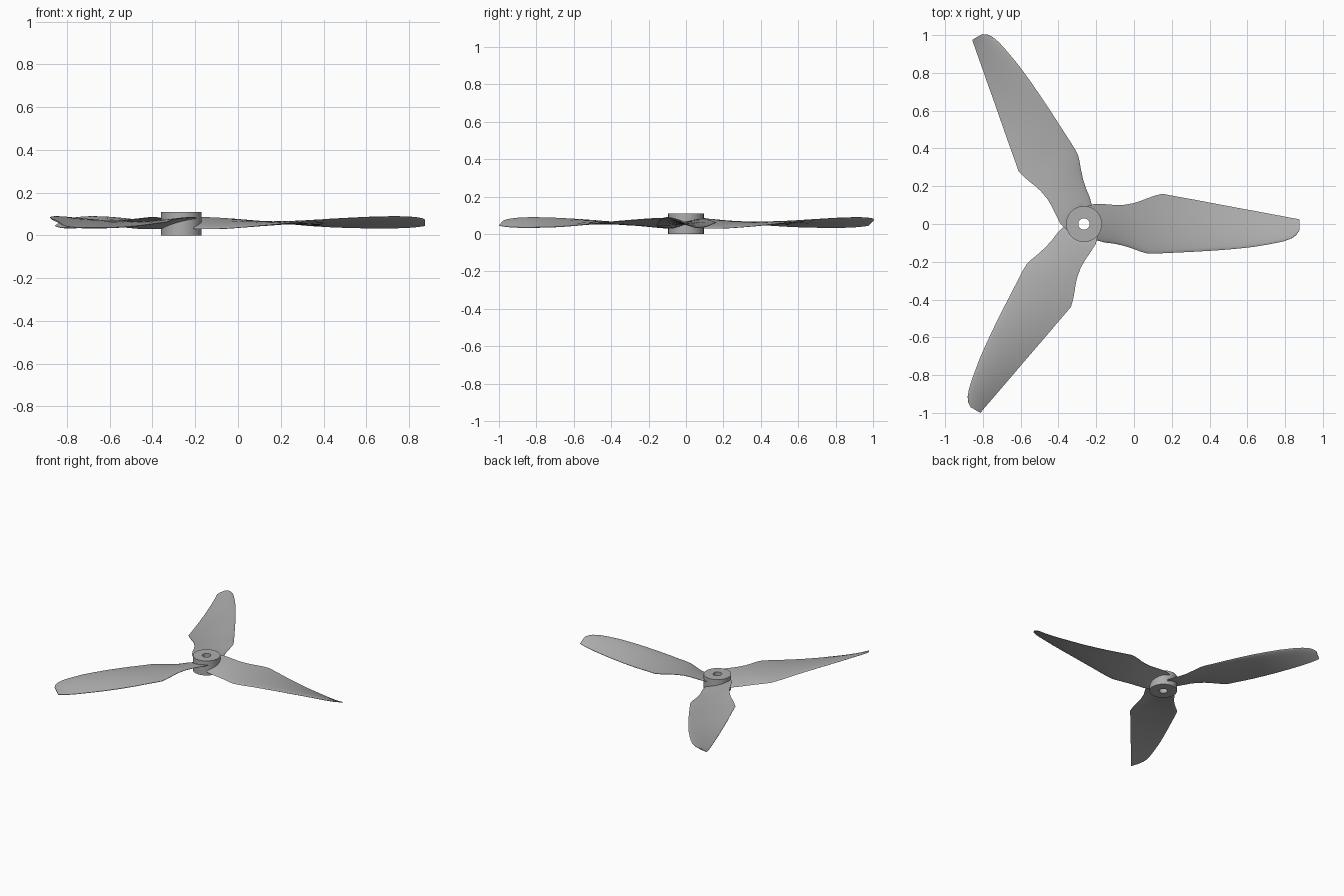
import bpy, bmesh, math
from mathutils import Matrix

cube = bpy.data.objects.get("Cube")
if cube:
    bpy.data.objects.remove(cube, do_unlink=True)

HUB_X = -0.265
THICKNESS = 0.015

plastic = bpy.data.materials.new("grey_plastic")
plastic.use_nodes = True
grey = (0.42, 0.42, 0.42, 1)
plastic.diffuse_color = grey
plastic.node_tree.nodes["Principled BSDF"].inputs["Base Color"].default_value = grey


def bridge(bm, a, b):
    """Join two closed rings of vertices with quads."""
    n = len(a)
    for i in range(n):
        j = (i + 1) % n
        bm.faces.new((a[i], a[j], b[j], b[i]))


def finish(bm, name):
    bmesh.ops.recalc_face_normals(bm, faces=bm.faces[:])
    mesh = bpy.data.meshes.new(name)
    bm.to_mesh(mesh)
    bm.free()
    mesh.materials.append(plastic)
    obj = bpy.data.objects.new(name, mesh)
    bpy.context.collection.objects.link(obj)
    obj.location.x = HUB_X
    bpy.ops.object.select_all(action="DESELECT")
    obj.select_set(True)
    bpy.context.view_layer.objects.active = obj
    bpy.ops.object.shade_smooth_by_angle(angle=math.radians(35))
    return obj


# Hub: a drilled cylinder
def make_hub(outer=0.095, bore=0.03, height=0.11, sides=64):
    bm = bmesh.new()
    rings = []
    for r, z in ((outer, 0), (outer, height), (bore, height), (bore, 0)):
        angles = [math.tau * i / sides for i in range(sides)]
        rings.append([bm.verts.new((r * math.cos(a), r * math.sin(a), z)) for a in angles])
    for i in range(4):
        bridge(bm, rings[i], rings[(i + 1) % 4])
    return finish(bm, "hub")


# Blade stations: radius, leading y, trailing y, leading z, trailing z
STATIONS = [
    (0.02, 0.07, 0.095, 0.06, 0.08),
    (0.06, -0.085, 0.107, 0.03, 0.085),
    (0.11, -0.098, 0.105, 0.03, 0.084),
    (0.16, -0.104, 0.101, 0.03, 0.082),
    (0.21, -0.115, 0.101, 0.032, 0.079),
    (0.265, -0.133, 0.111, 0.036, 0.075),
    (0.3, -0.146, 0.122, 0.039, 0.072),
    (0.335, -0.156, 0.136, 0.042, 0.069),
    (0.375, -0.157, 0.15, 0.046, 0.065),
    (0.415, -0.155, 0.16, 0.049, 0.061),
    (0.5, -0.151, 0.144, 0.058, 0.054),
    (0.6, -0.146, 0.126, 0.067, 0.045),
    (0.7, -0.14, 0.107, 0.075, 0.039),
    (0.8, -0.132, 0.088, 0.081, 0.035),
    (0.9, -0.121, 0.07, 0.086, 0.034),
    (1.0, -0.104, 0.051, 0.088, 0.034),
    (1.06, -0.091, 0.04, 0.087, 0.036),
    (1.1, -0.076, 0.032, 0.084, 0.039),
    (1.125, -0.058, 0.028, 0.08, 0.042),
    (1.14, -0.035, 0.025, 0.074, 0.044),
]


def make_blade(name, angle, steps=12):
    bm = bmesh.new()
    chord = [(1 - math.cos(math.pi * i / steps)) / 2 for i in range(steps + 1)]
    # Walk over the top, then back along the underside
    loop = [(s, 1) for s in chord] + [(s, -1) for s in reversed(chord[1:])]
    rings = []
    for r, y0, y1, z0, z1 in STATIONS:
        thick = THICKNESS * min(1, (y1 - y0) / 0.15)
        ring = []
        for s, side in loop:
            half = thick * (1.3 * math.sqrt(s) * (1 - s) + 0.1 * s)
            camber = 0.2 * thick * math.sin(math.pi * s)
            z = z0 + (z1 - z0) * s + camber + side * half
            ring.append(bm.verts.new((r, y0 + (y1 - y0) * s, z)))
        rings.append(ring)
    for a, b in zip(rings, rings[1:]):
        bridge(bm, a, b)
    bm.faces.new(rings[0])
    bm.faces.new(rings[-1])
    bm.transform(Matrix.Rotation(angle, 4, "Z"))
    return finish(bm, name)


make_hub()
for i, name in enumerate(("left_blade", "back_blade", "front_blade")):
    make_blade(name, math.tau * i / 3)
